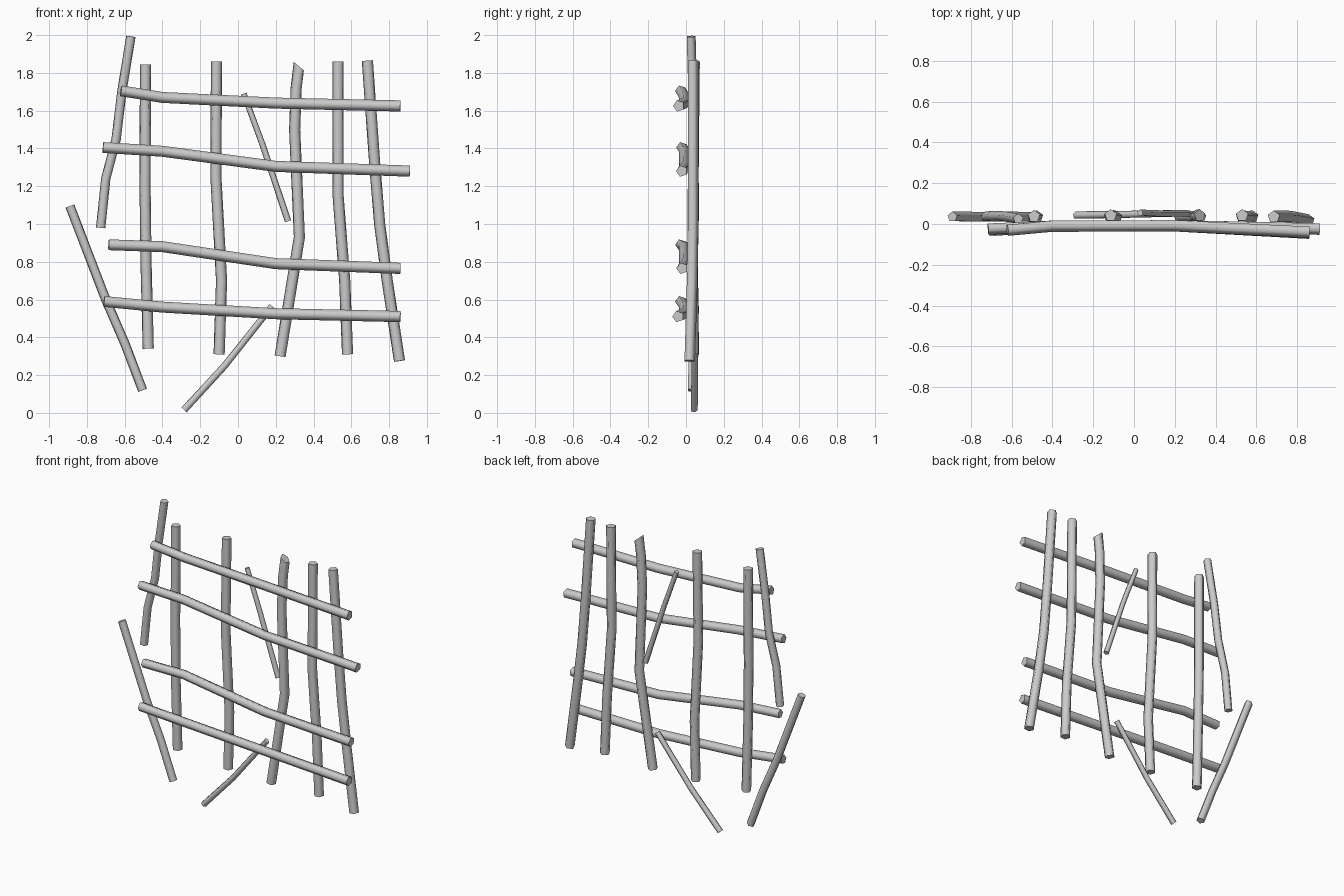
import bpy, bmesh, math
from mathutils import Vector

if "Cube" in bpy.data.objects:
    bpy.data.objects.remove(bpy.data.objects["Cube"])


def stick(name, pts, r0, r1, point_y, cut=0.0):
    """Five-sided branch swept along a bent path; one ridge faces point_y."""
    pts = [Vector(p) for p in pts]
    bm = bmesh.new()
    rings = []
    last = len(pts) - 1
    for i, p in enumerate(pts):
        t = (pts[min(i + 1, last)] - pts[max(i - 1, 0)]).normalized()
        u = Vector((0, point_y, 0))
        u = (u - t * u.dot(t)).normalized()
        v = t.cross(u)
        r = r0 + (r1 - r0) * i / last
        ring = []
        for k in range(5):
            a = math.tau * k / 5
            co = p + r * (u * math.cos(a) + v * math.sin(a))
            if i == 0:                      # slanted cut at the first end
                co += t * cut * math.sin(a)
            ring.append(bm.verts.new(co))
        rings.append(ring)
    for a, b in zip(rings, rings[1:]):
        for k in range(5):
            bm.faces.new((a[k], a[(k + 1) % 5], b[(k + 1) % 5], b[k])).smooth = True
    bm.faces.new(rings[0][::-1])
    bm.faces.new(rings[-1])
    bmesh.ops.recalc_face_normals(bm, faces=bm.faces)
    for e in bm.edges:                      # crisp sawn ends
        if any(len(f.verts) == 5 for f in e.link_faces):
            e.smooth = False
    me = bpy.data.meshes.new(name)
    bm.to_mesh(me)
    bm.free()
    ob = bpy.data.objects.new(name, me)
    bpy.context.collection.objects.link(ob)


# upright branches, top to bottom
uprights = [
    [(-.49, .038, 1.845), (-.492, .035, 1.2), (-.487, .033, .8), (-.475, .035, .34)],
    [(-.114, .042, 1.86), (-.117, .035, 1.25), (-.087, .033, .7), (-.1, .038, .31)],
    [(.322, .042, 1.835), (.308, .04, 1.72), (.3, .036, 1.5), (.325, .033, .93), (.223, .035, .3)],
    [(.53, .042, 1.86), (.53, .035, 1.15), (.565, .033, .7), (.58, .036, .31)],
    [(.685, .035, 1.865), (.725, .035, 1.3), (.75, .035, 1.0), (.79, .03, .7), (.855, .017, .275)],
]
for i, path in enumerate(uprights):
    stick(f"upright_branch_{i + 1}", path, .031, .031, 1, .02 if i == 2 else 0)

# cross branches lashed over the front: (left x, right x), heights, end depths
crossbars = [
    ((-.62, .86), (1.705, 1.67, 1.64, 1.625), (-.028, -.038)),
    ((-.715, .91), (1.405, 1.385, 1.305, 1.28), (-.022, -.022)),
    ((-.685, .86), (.89, .88, .79, .765), (-.028, -.02)),
    ((-.71, .86), (.59, .56, .525, .51), (-.028, -.042)),
]
for i, ((xl, xr), z, (yl, yr)) in enumerate(crossbars):
    path = [(xl, yl, z[0]), (-.4, -.008, z[1]), (.2, -.006, z[2]), (xr, yr, z[3])]
    stick(f"cross_branch_{i + 1}", path, .03, .031, -1)

# outer side branches
stick("upper_side_branch", [(-.567, .025, 1.993), (-.615, .033, 1.7), (-.645, .037, 1.45),
                            (-.7, .037, 1.24), (-.727, .036, .98)], .026, .026, 1)
stick("lower_side_branch", [(-.89, .035, 1.095), (-.7, .033, .6), (-.6, .035, .37),
                            (-.505, .032, .12)], .026, .026, 1)

# thin loose twigs
stick("upper_twig", [(.03, .055, 1.69), (.13, .05, 1.42), (.265, .05, 1.015)], .016, .018, 1)
stick("lower_twig", [(.18, .05, .565), (-.07, .045, .25), (-.285, .042, .016)], .018, .02, 1)
